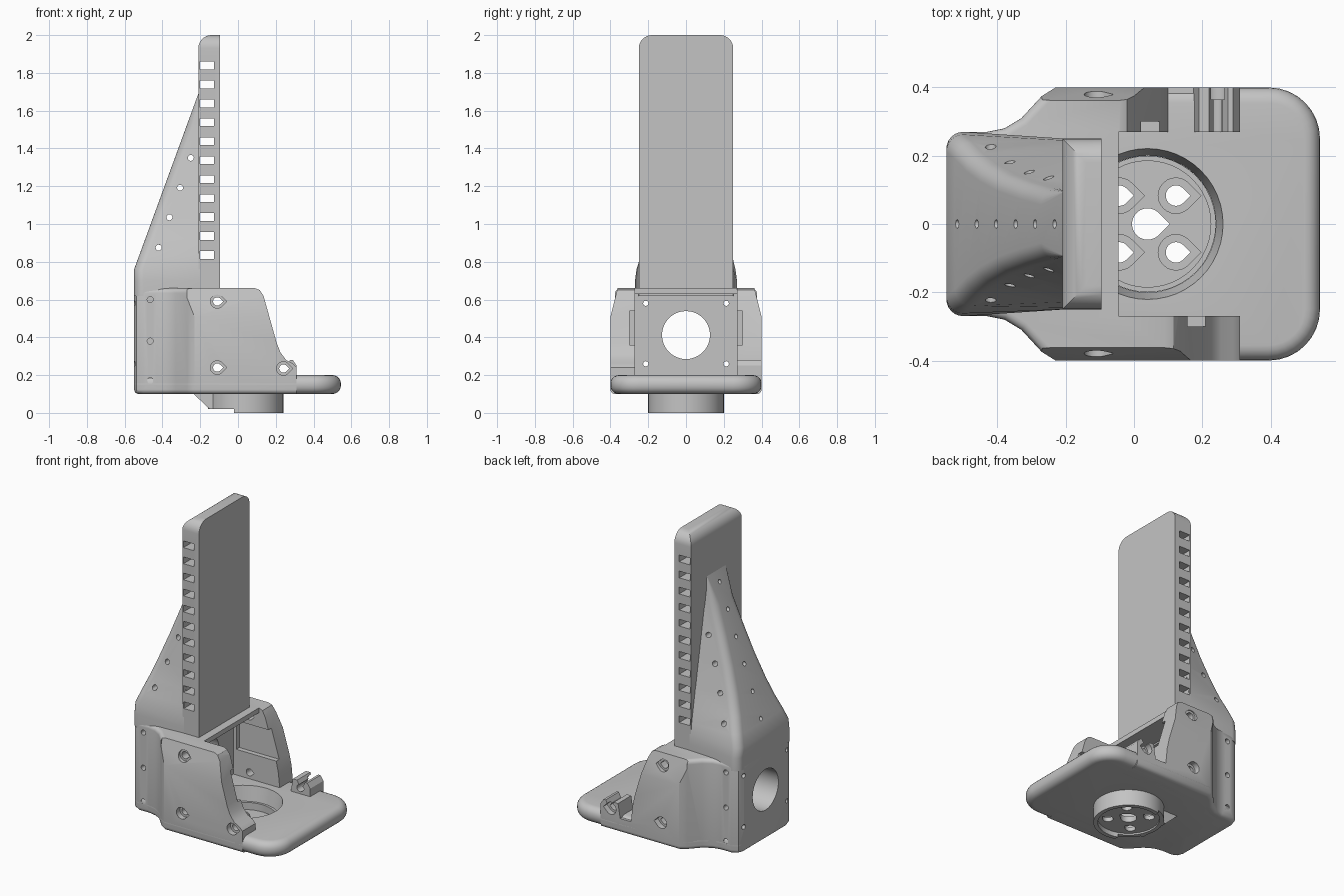
import bpy, bmesh
from math import sin, cos, pi, radians
from mathutils import Vector

cube = bpy.data.objects.get("Cube")
if cube:
    bpy.data.objects.remove(cube, do_unlink=True)

grey = bpy.data.materials.new("plain grey")
grey.use_nodes = True
COLOUR = (0.55, 0.55, 0.55, 1)
grey.diffuse_color = COLOUR
grey.node_tree.nodes["Principled BSDF"].inputs["Base Color"].default_value = COLOUR


def from_bmesh(name, bm):
    bmesh.ops.recalc_face_normals(bm, faces=bm.faces)
    me = bpy.data.meshes.new(name)
    bm.to_mesh(me)
    bm.free()
    me.materials.append(grey)
    ob = bpy.data.objects.new(name, me)
    bpy.context.collection.objects.link(ob)
    return ob


def loft(name, rings):
    bm = bmesh.new()
    loops = [[bm.verts.new(p) for p in ring] for ring in rings]
    n = len(loops[0])
    for a, b in zip(loops, loops[1:]):
        for i in range(n):
            j = (i + 1) % n
            bm.faces.new((a[i], a[j], b[j], b[i]))
    bm.faces.new(loops[0])
    bm.faces.new(loops[-1])
    return from_bmesh(name, bm)


def prism(name, pts, axis, lo, hi):
    """Extrude a 2D outline along an axis; points are the other two axes in order."""
    def place(p, t):
        return {"x": (t, p[0], p[1]), "y": (p[0], t, p[1]), "z": (p[0], p[1], t)}[axis]
    return loft(name, [[place(p, t) for p in pts] for t in (lo, hi)])


def box(x0, x1, y0, y1, z0, z1):
    return prism("cutter", [(x0, y0), (x1, y0), (x1, y1), (x0, y1)], "z", z0, z1)


def arc(cx, cy, r, a0, a1, n=8):
    return [(cx + r * cos(radians(a0 + (a1 - a0) * i / n)),
             cy + r * sin(radians(a0 + (a1 - a0) * i / n))) for i in range(n + 1)]


def circle(cx, cy, r, n=32):
    return arc(cx, cy, r, 0, 360 - 360 / n, n - 1)


def teardrop(cx, cy, r):
    return arc(cx, cy, r, 45, 315, 18) + [(cx + r * 1.41, cy)]


def apply_mod(ob, kind, **settings):
    mod = ob.modifiers.new("mod", kind)
    for k, v in settings.items():
        setattr(mod, k, v)
    bpy.context.view_layer.objects.active = ob
    bpy.ops.object.modifier_apply(modifier=mod.name)


def cut(ob, cutter, op="DIFFERENCE"):
    apply_mod(ob, "BOOLEAN", object=cutter, operation=op, solver="EXACT")
    bpy.data.objects.remove(cutter, do_unlink=True)


def cut_prism(ob, pts, axis, lo, hi):
    cut(ob, prism("cutter", pts, axis, lo, hi))


def round_edges(ob, width):
    apply_mod(ob, "BEVEL", width=width, segments=5, limit_method="ANGLE",
              angle_limit=radians(50), use_clamp_overlap=False)


def mirrored(half):
    return half + [(x, -y) for x, y in reversed(half)]


# Shared flared outline of the rear
flare = [(-.55, .21), (-.537, .25), (-.5, .27), (-.43, .27), (-.38, .28),
         (-.33, .31), (-.27, .375), (-.23, .4)]
CX = .04

# Base plate with shallow dish
plate = prism("base_plate", mirrored(flare + arc(.395, .25, .15, 90, 0)), "z", .1, .2)
round_edges(plate, .045)
dish = [[(CX + x, y, z) for x, y in circle(0, 0, r, 48)] for r, z in ((.19, .05), (.222, .205))]
cut(plate, loft("cutter", dish))

# Hub under the plate, with its sloped support
hub = prism("base_hub", circle(CX, 0, .2, 48), "z", 0, .11)
cut(hub, box(-.3, -.02, -.3, .3, -.1, .02))
support = prism("support", [(-.24, .105), (-.15, .02), (.02, .02), (.02, .105)], "y", -.1, .1)
cut(hub, support, "UNION")
cut_prism(hub, circle(CX, 0, .185, 48), "z", .065, .3)
cut_prism(hub, circle(CX, 0, .175, 48), "z", -.1, .03)
cut_prism(hub, teardrop(CX, 0, .046), "z", -.1, .3)
for sx in (-1, 1):
    for sy in (-1, 1):
        x, y = CX + sx * .083, sy * .083
        cut_prism(hub, teardrop(x, y, .03), "z", -.1, .3)
        cut_prism(hub, teardrop(x, y, .052), "z", .056, .3)
# open the plate above the support
cut_prism(plate, circle(CX, 0, .185, 48), "z", .03, .12)

# Housing: flared block hollowed from the front side
body = prism("housing", mirrored(flare + [(.4, .4)]), "z", .1, .66)
round_edges(body, .025)
cut(body, box(-.22, .7, -.27, .27, 0, .63))
cut(body, box(-.045, .7, -.27, .27, 0, .9))
wall_end = [(.31, 0), (.6, 0), (.6, .8)]
right_profile = [(.08, .8), (.09, .66), (.115, .65), (.135, .62), (.205, .37), (.225, .32),
                 (.255, .28), (.29, .262), (.31, .24)]
left_profile = [(-.05, .8), (-.04, .66), (-.02, .65), (0, .61), (.075, .36), (.09, .29), (.1, .19),
                (.175, .19), (.19, .28), (.22, .28), (.235, .25), (.26, .25), (.275, .28),
                (.29, .28), (.31, .25)]
cut_prism(body, right_profile + wall_end, "y", -.6, -.26)
cut_prism(body, left_profile + wall_end, "y", .26, .6)
for s in (-1, 1):
    # sloped shoulder along the top of each wall
    cut_prism(body, [(s * .402, .5), (s * .36, .67), (s * .5, .67), (s * .5, .5)], "x", -.27, .6)
    # inner wall recess
    y0, y1 = sorted((s * .2, s * .3))
    cut(body, box(-.2, .6, y0, y1, .36, .54))
    # side screw holes with counterbores
    for x, z in ((-.11, .59), (-.11, .24), (.24, .235)):
        lo, hi = sorted((s * .2, s * .5))
        cut_prism(body, teardrop(x, z, .022), "y", lo, hi)
        lo, hi = sorted((s * .365, s * .5))
        cut_prism(body, teardrop(x, z, .036), "y", lo, hi)
    for z in (.26, .58):
        cut_prism(body, circle(s * .213, z, .014, 12), "x", -.7, 0)
    for z in (.17, .38, .6):
        lo, hi = sorted((s * .18, s * .5))
        cut_prism(body, circle(-.465, z, .016, 12), "y", lo, hi)
cut_prism(body, circle(0, .412, .127, 40), "x", -.7, 0)

# Upright with rounded top and a ladder of slots
yz = [(-.25, .64), (.25, .64)] + arc(.18, 1.93, .07, 0, 90) + arc(-.18, 1.93, .07, 90, 180)
tower = prism("upright", yz, "x", -.21, -.095)
xz = [(-.4, .5), (0, .5), (0, 2.0), (-.14, 2.0)] + arc(-.14, 1.93, .07, 90, 180) + [(-.21, .6), (-.4, .6)]
xz = [(-.21, .5), (0, .5), (0, 2.0)] + arc(-.14, 1.93, .07, 90, 180)
cut(tower, prism("cutter", xz, "y", -.5, .5), "INTERSECT")
for i in range(11):
    z = .835 + .1005 * i
    cut(tower, box(-.202, -.128, -.5, .5, z - .021, z + .021))


# Tapering buttress behind the upright
def buttress_ring(z, a):
    xs = -.55 + max(0, z - .76) * .34 / .93
    b = min(.25, .09 + (1.69 - z) * .18)
    r = min(.05, (-.205 - xs) * .8)
    corner = [(xs + r - r * cos(t), a - r + r * sin(t)) for t in [i * pi / 12 for i in range(7)]]
    return [(x, y, z) for x, y in mirrored(corner + [(-.2, b)])]


levels = [(.62, .27), (.7, .27), (.76, .262), (.83, .24), (.92, .205), (1.03, .175),
          (1.18, .145), (1.35, .123), (1.52, .106), (1.69, .095)]
buttress = loft("buttress", [buttress_ring(z, a) for z, a in levels])
for x, z in ((-.25, 1.35), (-.307, 1.192), (-.363, 1.035), (-.42, .875)):
    cut_prism(buttress, circle(x, z, .016, 12), "y", -.5, .5)
for i in range(6):
    x = -.518 + .057 * i
    z = .76 + (x + .55) * 2.735
    cut_prism(buttress, circle(0, z, .013, 12), "x", x - .1, x + .05)

for ob in (plate, hub, body, tower, buttress):
    bpy.ops.object.select_all(action="DESELECT")
    ob.select_set(True)
    bpy.context.view_layer.objects.active = ob
    bpy.ops.object.shade_smooth_by_angle(angle=radians(32))
